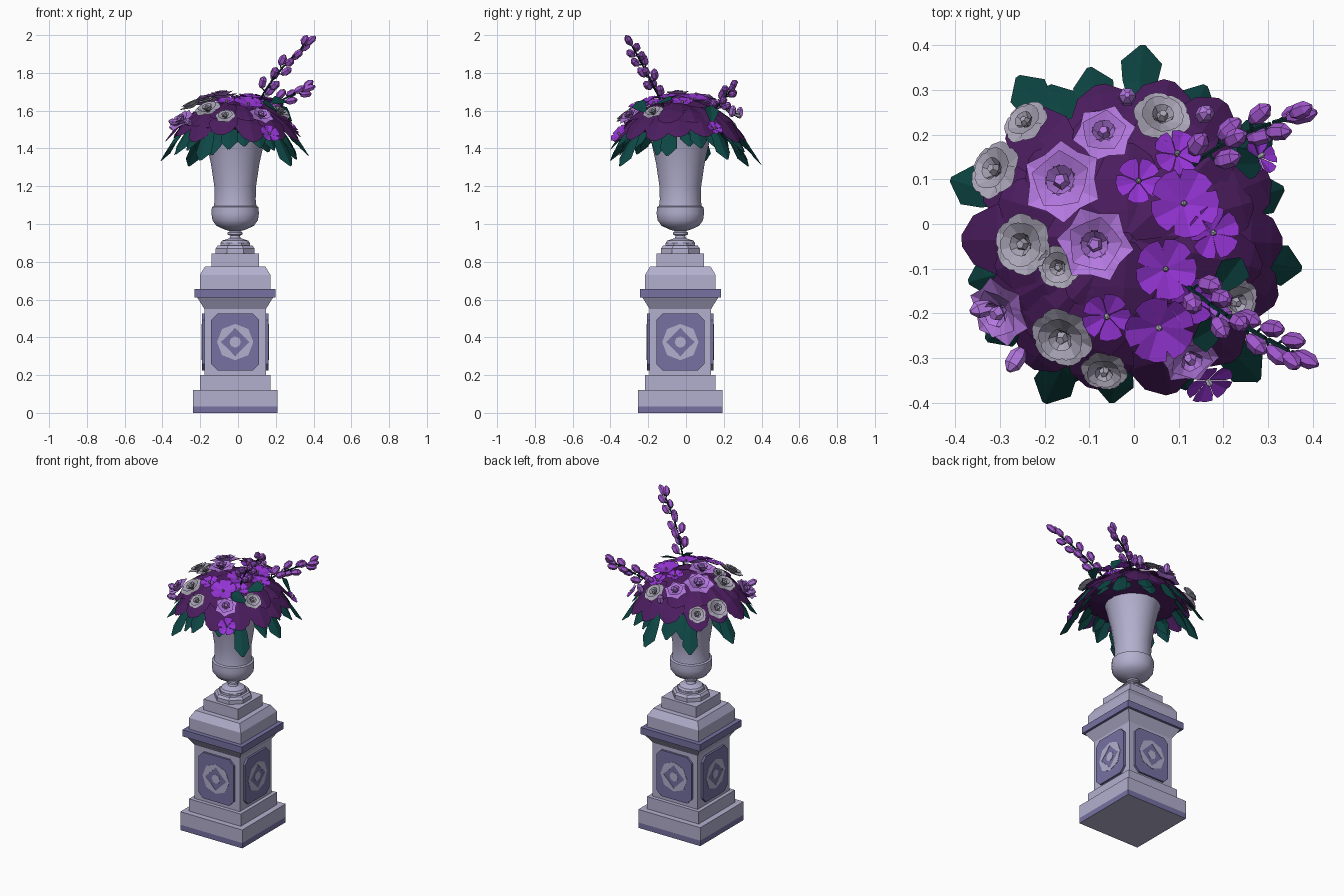
import bpy, bmesh, math, random
from mathutils import Vector, Matrix

if "Cube" in bpy.data.objects:
    bpy.data.objects.remove(bpy.data.objects["Cube"])
random.seed(4)
TAU = math.tau
PX, PY = -0.015, -0.03          # axis of pedestal, urn and bouquet


def mat(name, *c):
    m = bpy.data.materials.new(name)
    m.diffuse_color = (*c, 1)
    m.use_nodes = True
    m.node_tree.nodes["Principled BSDF"].inputs["Base Color"].default_value = m.diffuse_color
    return m


STONE = mat("pale_stone", .45, .43, .62)
SHADE = mat("dark_stone", .18, .165, .36)
PLUM = mat("plum_petal", .072, .012, .115)
GREEN = mat("leaf_green", .004, .062, .058)
ORCHID = mat("orchid_pink", .46, .19, .75)
VIOLET = mat("bright_violet", .3, .034, .66)
SILVER = mat("silver_petal", .4, .375, .47)
BUD = mat("bud_purple", .36, .095, .62)
STEM = mat("stem_green", .004, .03, .035)


def finish(bm, name, mats, smooth=None):
    bmesh.ops.remove_doubles(bm, verts=bm.verts, dist=1e-5)
    me = bpy.data.meshes.new(name)
    bm.to_mesh(me)
    bm.free()
    for m in mats:
        me.materials.append(m)
    if smooth:
        me.polygons.foreach_set("use_smooth", [True] * len(me.polygons))
        me.set_sharp_from_angle(angle=math.radians(smooth))
    ob = bpy.data.objects.new(name, me)
    bpy.context.collection.objects.link(ob)
    return ob


def revolve(bm, prof, n, M=Matrix(), rot=0, k=1, mi=0):
    """Closed solid from (radius, height) pairs with n sides."""
    rings = [[bm.verts.new(M @ Vector((r * k * math.cos(rot + TAU * i / n),
              r * k * math.sin(rot + TAU * i / n), z))) for i in range(n)] for r, z in prof]
    fs = [bm.faces.new((a[i], a[(i + 1) % n], b[(i + 1) % n], b[i]))
          for a, b in zip(rings, rings[1:]) for i in range(n)]
    fs += [bm.faces.new(rings[0][::-1]), bm.faces.new(rings[-1])]
    for f in fs:
        f.material_index = mi
    return fs


AXIS = Matrix.Translation((PX, PY, 0))

# square stepped pedestal, dark foot strip and dark cornice band
bm = bmesh.new()
fs = revolve(bm, [(.224, 0), (.224, .035), (.224, .12), (.187, .12), (.187, .2), (.163, .2), (.163, .55),
                  (.2, .61), (.214, .611), (.214, .655), (.187, .656), (.187, .73), (.16, .775),
                  (.125, .775), (.125, .845)], 4, AXIS, math.pi / 4, math.sqrt(2))
for f in fs:
    z = f.calc_center_median().z
    f.material_index = int(.001 < z < .036 or .6102 < z < .656)
finish(bm, "pedestal", [STONE, SHADE])

# chamfered panel with raised ornament on each of the four sides
bm = bmesh.new()
for q in range(4):
    F = AXIS @ Matrix.Rotation(q * TAU / 4, 4, 'Z') @ Matrix.Translation((0, 0, .375))

    def plate(pts, y0, y1, mi):
        a = [bm.verts.new(F @ Vector((x, y0, z))) for x, z in pts]
        f = bm.faces.new(a)
        out = bmesh.ops.extrude_face_region(bm, geom=[f])["geom"]
        vs = [g for g in out if isinstance(g, bmesh.types.BMVert)]
        bmesh.ops.translate(bm, verts=vs, vec=F.to_3x3() @ Vector((0, y1 - y0, 0)))
        for v in vs:
            for g in v.link_faces:
                g.material_index = mi
    w, h, c = .127, .15, .033
    plate([(-w + c, -h), (w - c, -h), (w, -h + c), (w, h - c), (w - c, h), (-w + c, h),
           (-w, h - c), (-w, -h + c)], -.162, -.176, 0)
    plate([(.03 * math.cos(TAU * i / 8), .03 * math.sin(TAU * i / 8)) for i in range(8)], -.176, -.178, 1)
    for i in range(8):
        quad = []
        for j, rs in ((i, (0, 1)), (i + 1, (1, 0))):
            rad = (.076, .096) if j % 2 == 0 else (.052, .098)
            quad += [(rad[s] * math.cos(TAU * j / 8), rad[s] * math.sin(TAU * j / 8)) for s in rs]
        plate(quad, -.176, -.178, 1)
bmesh.ops.recalc_face_normals(bm, faces=bm.faces)
finish(bm, "side_panels", [SHADE, STONE])

# octagonal plinth under the urn
bm = bmesh.new()
revolve(bm, [(.112, .845), (.112, .87), (.1, .885), (.085, .887), (.085, .9)], 8, AXIS, TAU / 16)
finish(bm, "urn_plinth", [STONE])

# urn: foot, knop, bowl and flared neck
bm = bmesh.new()
revolve(bm, [(.078, .9), (.07, .912), (.03, .925), (.025, .938), (.04, .944), (.04, .955), (.028, .962),
             (.06, .972), (.1, .99), (.122, 1.02), (.127, 1.055), (.125, 1.09), (.114, 1.095), (.11, 1.13),
             (.112, 1.2), (.13, 1.32), (.157, 1.44), (.168, 1.47), (.14, 1.47), (.13, 1.44)],
        20, AXIS, TAU / 40)
finish(bm, "urn", [STONE], 35)


# ---- bouquet -------------------------------------------------------
def surf(r):
    """Height of the bouquet dome, straight beyond its shoulder."""
    c = min(r, .34)
    return 1.645 - .7 * c ** 2 - 6 * c ** 4 - 1.4 * (r - c)


ROUND = [(0, .25), (.25, .75), (.6, 1), (.87, .68), (1, .16)]
POINTED = [(0, .2), (.35, .85), (.62, 1), (1, 0.02)]
LEAF = [(0, .3), (.45, .85), (.74, 1), (1, .12)]


def blade(bm, place, outline, mi=0):
    """Two folded halves of a petal; place(t, s) gives the position."""
    mid = [bm.verts.new(place(t, 0)) for t, _ in outline]
    for sg in (-1, 1):
        e = [bm.verts.new(place(t, sg * s)) for t, s in outline]
        for i in range(len(outline) - 1):
            q = [mid[i], mid[i + 1], e[i + 1], e[i]]
            bm.faces.new(q if sg < 0 else q[::-1]).material_index = mi


def lay(bm, ang, r0, r1, w, off, outline, droop=0):
    """Petal or leaf lying on the bouquet dome."""
    def place(t, s):
        d, side = r0 + (r1 - r0) * t, s * w / 2
        x = d * math.cos(ang) - side * math.sin(ang)
        y = d * math.sin(ang) + side * math.cos(ang)
        return Vector((PX + x, PY + y, surf(d) + off - .022 * abs(s) - droop * t * t))
    blade(bm, place, outline)


# plum foliage: core dome with overlapping rings of broad petals
bm = bmesh.new()
revolve(bm, [(.15, 1.46), (.28, 1.49), (.3, 1.51), (.24, surf(.24) - .03), (.13, surf(.13) - .015),
             (.04, surf(0) - .005)], 12, AXIS)
for n, r0, r1, w, off in ((14, .17, .368, .16, -.01), (12, .1, .3, .15, .003), (8, .01, .2, .15, .012)):
    for i in range(n):
        lay(bm, TAU * (i + .5 * (n == 12)) / n + random.uniform(-.07, .07), r0,
            r1 + random.uniform(-.025, .012), w, off + random.uniform(-.01, .01), ROUND)
finish(bm, "plum_foliage", [PLUM])

# green leaves drooping around the rim: (tip x, tip y)
bm = bmesh.new()
for x, y in ((-.26, .33), (-.19, .31), (-.1, .35), (.02, .4), (-.41, .1), (-.37, -.13), (-.2, -.4),
             (-.05, -.4), (.28, -.35), (.375, -.1), (.335, .08), (.31, .22), (.16, .31), (.12, -.37), (-.33, -.26)):
    r = math.hypot(x - PX, y - PY)
    lay(bm, math.atan2(y - PY, x - PX), r - .15, r, .092, -.028, LEAF, .015)
for i in range(12):
    lay(bm, TAU * (i + .3) / 12, .17, .31 + .018 * (i % 3), .09, -.06, LEAF, .05)


def frame(p, up, spin=0):
    return Matrix.Translation(p) @ Vector(up).to_track_quat('Z', 'Y').to_matrix().to_4x4() @ \
        Matrix.Rotation(spin, 4, 'Z')


def on_dome(x, y, lift):
    dx, dy = x - PX, y - PY
    r = math.hypot(dx, dy)
    g = 1.2 * r + 18 * r ** 3
    n = Vector((dx / r * g, dy / r * g, 1)).normalized()
    return frame(Vector((x, y, surf(r) + lift)), n, random.uniform(0, TAU))


def ring(bm, M, n, r0, length, w, tilt, z, outline, phase=0, mi=0):
    for i in range(n):
        R = M @ Matrix.Rotation(TAU * (i + phase) / n, 4, 'Z')
        blade(bm, lambda t, s: R @ Vector((r0 + length * t * math.cos(tilt), s * w / 2,
              z + length * t * math.sin(tilt) + .12 * w * abs(s))), outline, mi)


for x, y in ((.2, -.12), (.17, -.23), (.25, .13)):   # leaves among the blooms
    ring(bm, on_dome(x, y, .045), 1, -.04, .1, .08, .3, 0, LEAF)
finish(bm, "green_leaves", [GREEN])


# roses: three rings of cupped petals around a bud
def roses(name, m, spots, outline, wide):
    bm = bmesh.new()
    for x, y, r in spots:
        M = on_dome(x, y, .022)
        ring(bm, M, 6, r * .1, r * .95, r * wide, .25, 0, outline)
        ring(bm, M, 5, r * .1, r * .75, r * wide * .85, .55, r * .06, outline, .5)
        ring(bm, M, 5, r * .08, r * .5, r * .6, .95, r * .1, outline, .2)
        revolve(bm, [(r * .12, 0), (r * .22, r * .3), (r * .14, r * .52)], 5, M)
    finish(bm, name, [m])


roses("silver_roses", SILVER, ((-.235, .22, .054), (-.3, .115, .066), (.06, .23, .064), (-.24, -.045, .068),
      (-.165, -.095, .048), (-.155, -.245, .07), (-.065, -.32, .052), (.22, -.17, .055)), ROUND, 1.1)
roses("orchid_roses", ORCHID, ((-.065, .195, .07), (-.155, .09, .092), (-.085, -.045, .085),
      (-.29, -.19, .08), (.12, -.29, .068)), POINTED, .9)

# flat five-petalled violets with a silver eye
bm = bmesh.new()
for x, y, r in ((.095, .155, .05), (.01, .095, .048), (.11, .045, .075), (.175, -.02, .056), (.07, -.1, .066),
                (-.06, -.205, .052), (.055, -.23, .075), (.13, -.17, .05), (.165, -.35, .052), (.28, .15, .04)):
    M = on_dome(x, y, .028)
    ring(bm, M, 5, .004, r, r * 1.02, .2, 0, [(0, .1), (.55, .85), (.85, 1), (1, .4)])
    revolve(bm, [(.006, 0), (.007, .012), (.003, .018)], 5, M, mi=1)
finish(bm, "violet_blooms", [VIOLET, SILVER])


# loose pointed buds on the edge of the bouquet
def bud(bm, p, d, length, r):
    revolve(bm, [(r * .5, 0), (r, length * .28), (r * .95, length * .75), (r * .3, length)], 6, frame(p, d))


bm = bmesh.new()
for p, d in (((-.25, -.28, 1.53), (-.5, -.8, .3)), ((-.015, .28, 1.56), (0, .15, 1)),
             ((.15, .24, 1.57), (.3, .2, 1)), ((-.31, -.18, 1.53), (-1, -.3, .3))):
    bud(bm, Vector(p), d, .06, .02)
finish(bm, "loose_buds", [ORCHID])


# tall flower spikes: curved stem with spiralling buds
def spike(name, a, b, c, count):
    a, b, c = Vector(a), Vector(b), Vector(c)
    pos = lambda t: a * (1 - t) ** 2 + b * 2 * t * (1 - t) + c * t * t
    stem, buds = bmesh.new(), bmesh.new()

    def link(p, q, r):
        revolve(stem, [(r, 0), (r * .8, (q - p).length)], 5, frame(p, q - p))
    for i in range(8):
        link(pos(i / 8), pos((i + 1) / 8 * .98), .006)
    for i in range(count):
        t = .2 + .66 * i / (count - 1)
        p, d = pos(t), (pos(t + .02) - pos(t)).normalized()
        side = d.orthogonal().normalized()
        side.rotate(Matrix.Rotation(i * 2.4, 3, d))
        q = p + side * (.03 - .016 * t) + d * .008
        link(p, q, .004)
        bud(buds, q, d + side * .3, .066 - .01 * t, .023 - .005 * t)
    tip = (c - pos(.95)).normalized()
    bud(buds, c - tip * .07, tip, .07, .019)
    finish(stem, name + "_stem", [STEM])
    finish(buds, name + "_buds", [BUD])


spike("tall_spike", (.09, -.11, 1.6), (.17, -.2, 1.8), (.41, -.315, 1.993), 12)
spike("short_spike", (.1, .1, 1.56), (.2, .21, 1.66), (.408, .25, 1.73), 9)
